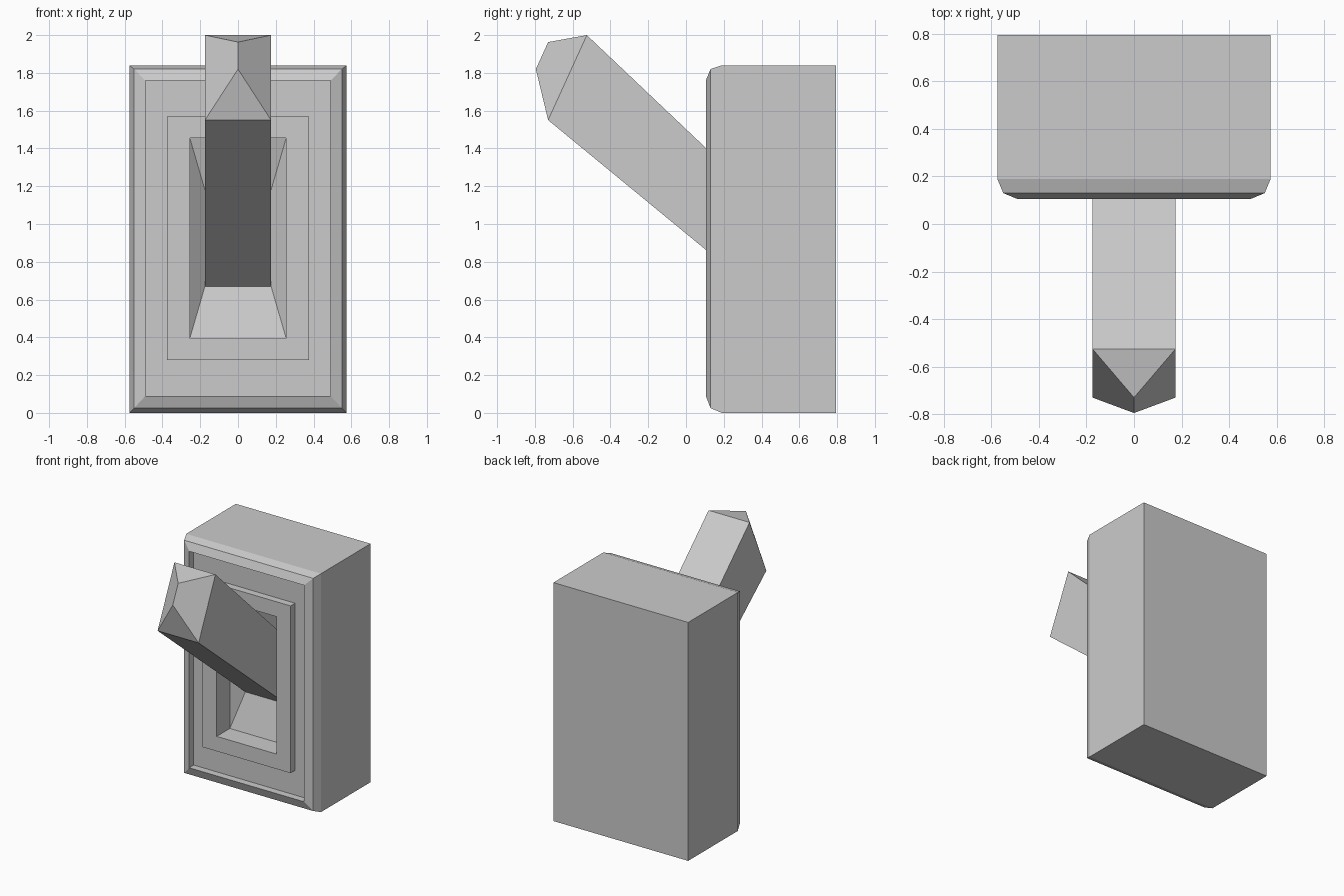
import bpy
import bmesh

if "Cube" in bpy.data.objects:
    bpy.data.objects.remove(bpy.data.objects["Cube"])

grey = bpy.data.materials.new("light grey")
grey.diffuse_color = (0.6, 0.6, 0.6, 1)
grey.use_nodes = True
grey.node_tree.nodes["Principled BSDF"].inputs["Base Color"].default_value = grey.diffuse_color


def finish(name, bm):
    bmesh.ops.recalc_face_normals(bm, faces=bm.faces[:])
    mesh = bpy.data.meshes.new(name)
    bm.to_mesh(mesh)
    bm.free()
    mesh.materials.append(grey)
    obj = bpy.data.objects.new(name, mesh)
    bpy.context.collection.objects.link(obj)


def bridge(bm, a, b):
    for i in range(4):
        j = (i + 1) % 4
        bm.faces.new((a[i], a[j], b[j], b[i]))


# Housing: rectangular rings (y, half width, bottom, top) from the back
# over the bevelled rim, groove and raised plate into the lever socket
rings = [
    (0.795, 0.575, 0.0, 1.84),
    (0.19, 0.575, 0.0, 1.84),
    (0.13, 0.55, 0.025, 1.82),
    (0.105, 0.49, 0.09, 1.76),
    (0.16, 0.49, 0.09, 1.76),
    (0.16, 0.375, 0.28, 1.57),
    (0.105, 0.375, 0.28, 1.57),
    (0.105, 0.255, 0.395, 1.455),
    (0.265, 0.255, 0.395, 1.455),
    (0.34, 0.175, 0.67, 1.18),
]
bm = bmesh.new()
loops = [[bm.verts.new(p) for p in ((-w, y, lo), (w, y, lo), (w, y, hi), (-w, y, hi))]
         for y, w, lo, hi in rings]
for a, b in zip(loops, loops[1:]):
    bridge(bm, a, b)
bm.faces.new(loops[0])
bm.faces.new(loops[-1])
finish("switch_housing", bm)

# Lever: slanted square bar with a faceted, ridged tip
bm = bmesh.new()
w = 0.175
base = [bm.verts.new(p) for p in ((-w, 0.34, 0.67), (w, 0.34, 0.67), (w, 0.34, 1.18), (-w, 0.34, 1.18))]
end = [bm.verts.new(p) for p in ((-w, -0.73, 1.55), (w, -0.73, 1.55), (w, -0.525, 2.0), (-w, -0.525, 2.0))]
bridge(bm, base, end)
low = bm.verts.new((0, -0.795, 1.82))
high = bm.verts.new((0, -0.73, 1.963))
bm.faces.new((end[0], end[1], low))
bm.faces.new((end[2], end[3], high))
bm.faces.new((end[1], end[2], high, low))
bm.faces.new((end[3], end[0], low, high))
bm.faces.new(base)
finish("switch_lever", bm)
